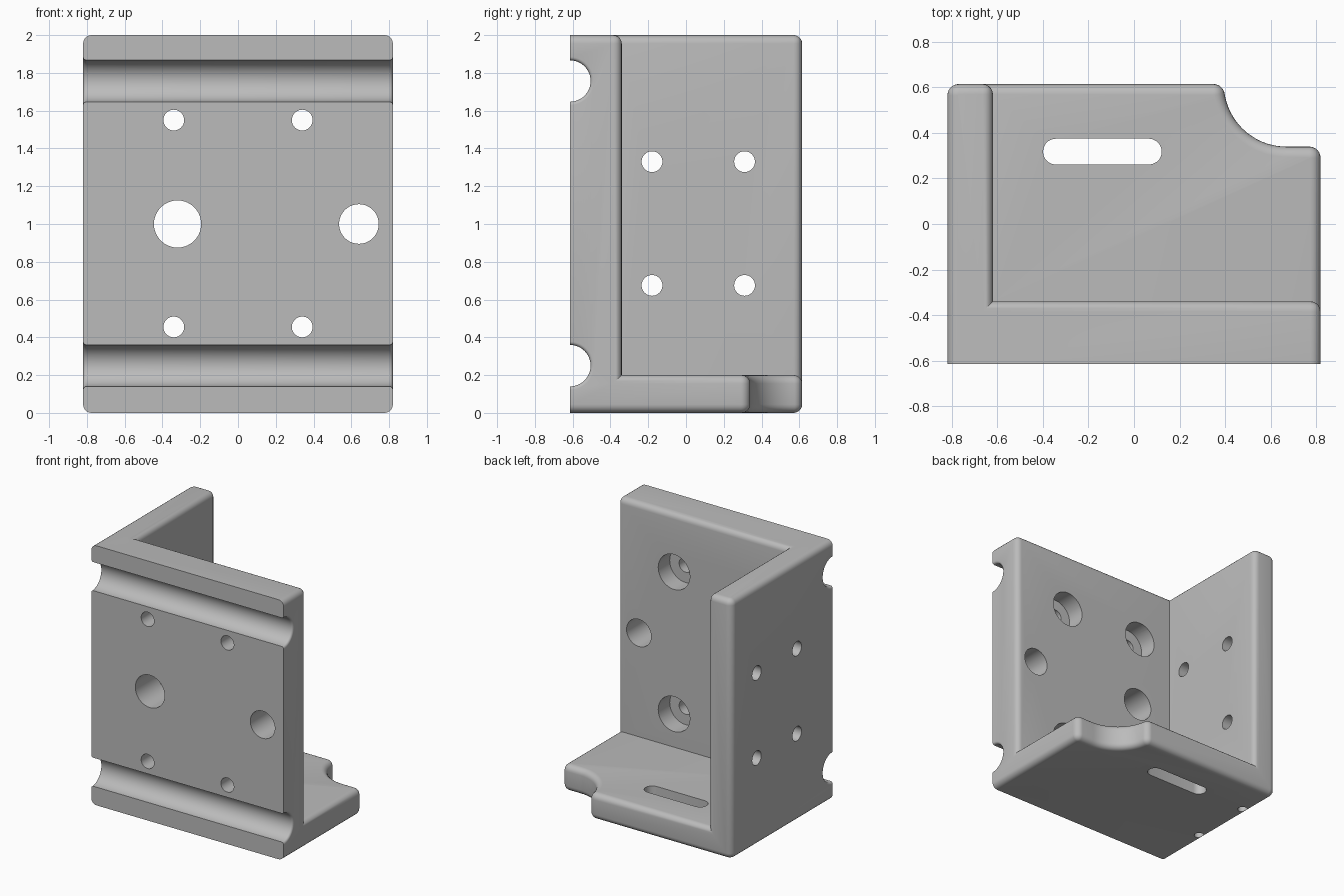
import bpy, bmesh, math
from mathutils import Vector

if "Cube" in bpy.data.objects:
    bpy.data.objects.remove(bpy.data.objects["Cube"])

X, Y, H = 0.82, 0.615, 2.0            # half width, half depth, height
WALL, BACK, FLOOR = -0.62, -0.34, 0.2  # inner faces of the three plates
R = 0.05                               # outer corner radius


def grey():
    mat = bpy.data.materials.new("machined_grey")
    mat.use_nodes = True
    colour = (0.5, 0.5, 0.5, 1)
    mat.diffuse_color = colour
    mat.node_tree.nodes["Principled BSDF"].inputs["Base Color"].default_value = colour
    return mat


def arc(cx, cy, r, start, end, n=10):
    steps = [math.radians(start + (end - start) * i / n) for i in range(n + 1)]
    return [(cx + r * math.cos(a), cy + r * math.sin(a)) for a in steps]


def prism(name, outline, z0, z1):
    """Extrude a closed outline from z0 to z1."""
    bm = bmesh.new()
    face = bm.faces.new([bm.verts.new((x, y, z0)) for x, y in outline])
    new = bmesh.ops.extrude_face_region(bm, geom=[face])["geom"]
    verts = [v for v in new if isinstance(v, bmesh.types.BMVert)]
    bmesh.ops.translate(bm, verts=verts, vec=(0, 0, z1 - z0))
    bmesh.ops.recalc_face_normals(bm, faces=bm.faces)
    mesh = bpy.data.meshes.new(name)
    bm.to_mesh(mesh)
    bm.free()
    obj = bpy.data.objects.new(name, mesh)
    bpy.context.collection.objects.link(obj)
    return obj


def rod(start, end, r, n=40):
    """Round cutter between two points."""
    a, b = Vector(start), Vector(end)
    bpy.ops.mesh.primitive_cylinder_add(vertices=n, radius=r, depth=(b - a).length,
                                        location=(a + b) / 2)
    obj = bpy.context.object
    obj.rotation_euler = (b - a).to_track_quat("Z", "Y").to_euler()
    return obj


def cut(body, cutters):
    for cutter in cutters:
        cutter.hide_render = True
        mod = body.modifiers.new("cut", "BOOLEAN")
        mod.operation, mod.solver, mod.object = "DIFFERENCE", "EXACT", cutter
        bpy.context.view_layer.objects.active = body
        bpy.ops.object.modifier_apply(modifier=mod.name)
        bpy.data.objects.remove(cutter)


def round_edges(body, width, rule):
    """Round the sharp outside edges that meet the rule."""
    bm = bmesh.new()
    bm.from_mesh(body.data)
    bmesh.ops.remove_doubles(bm, verts=bm.verts, dist=0.0001)
    edges = [e for e in bm.edges if len(e.link_faces) == 2
             and e.calc_face_angle_signed() > math.radians(50)
             and not all(v.co.y < -Y + 0.001 for v in e.verts) and rule(e)]
    bmesh.ops.bevel(bm, geom=edges, offset=width, segments=5, profile=0.5,
                    affect="EDGES", clamp_overlap=False)
    bm.to_mesh(body.data)
    bm.free()


# Footprint with a scooped back corner
NX, NR = 0.67, 0.275
fx = NX - math.sqrt((NR + R) ** 2 - R ** 2)
tilt = math.degrees(math.atan2(R, NX - fx))
outline = [(-X, -Y), (X, -Y)]
outline += arc(X - R, BACK * -1 - R, R, 0, 90)
outline += arc(NX, Y, NR, 270, 180 + tilt, 18)
outline += arc(fx, Y - R, R, tilt, 90)[1:]
outline += arc(-X + R, Y - R, R, 90, 180)
bracket = prism("corner_bracket", outline, 0, H)

# Hollow out the space between wall, front plate and base
cut(bracket, [prism("hollow", [(WALL, BACK), (2, BACK), (2, 2), (WALL, 2)], FLOOR, 3)])
round_edges(bracket, 0.045, lambda e: True)

# Rounded channels across the front, with softened ends
channels = (0.25, 1.757)
cut(bracket, [rod((-1, -Y, z), (1, -Y, z), 0.11, 48) for z in channels])


def channel_end(e):
    return all(abs(abs(v.co.x) - X) < 0.001 and v.co.y < -Y + 0.115
               and min(abs(v.co.z - z) for z in channels) < 0.112 for v in e.verts)


round_edges(bracket, 0.018, channel_end)

# Front plate holes: two large, four counterbored from behind
holes = [rod((x, -1, 1), (x, -0.2, 1), r) for x, r in ((-0.32, 0.125), (0.64, 0.105))]
for x in (-0.34, 0.34):
    for z in (0.455, 1.55):
        holes += [rod((x, -1, z), (x, -0.2, z), 0.055), rod((x, -0.48, z), (x, -0.2, z), 0.135)]

# Side wall holes and blind holes underneath
for y in (-0.18, 0.31):
    holes += [rod((-1, y, z), (-0.5, y, z), 0.055) for z in (0.675, 1.33)]
    holes.append(rod((-0.765, y, -0.1), (-0.765, y, 0.25), 0.035))

# Slot through the base
slot = arc(0.065, 0.318, 0.057, -90, 90) + arc(-0.343, 0.318, 0.057, 90, 270)
holes.append(prism("slot", slot, -0.1, 0.4))
cut(bracket, holes)

bracket.data.materials.clear()
bracket.data.materials.append(grey())
for p in bracket.data.polygons:
    p.material_index = 0
bpy.ops.object.select_all(action="DESELECT")
bracket.select_set(True)
bpy.context.view_layer.objects.active = bracket
bpy.ops.object.shade_smooth_by_angle(angle=math.radians(30))
